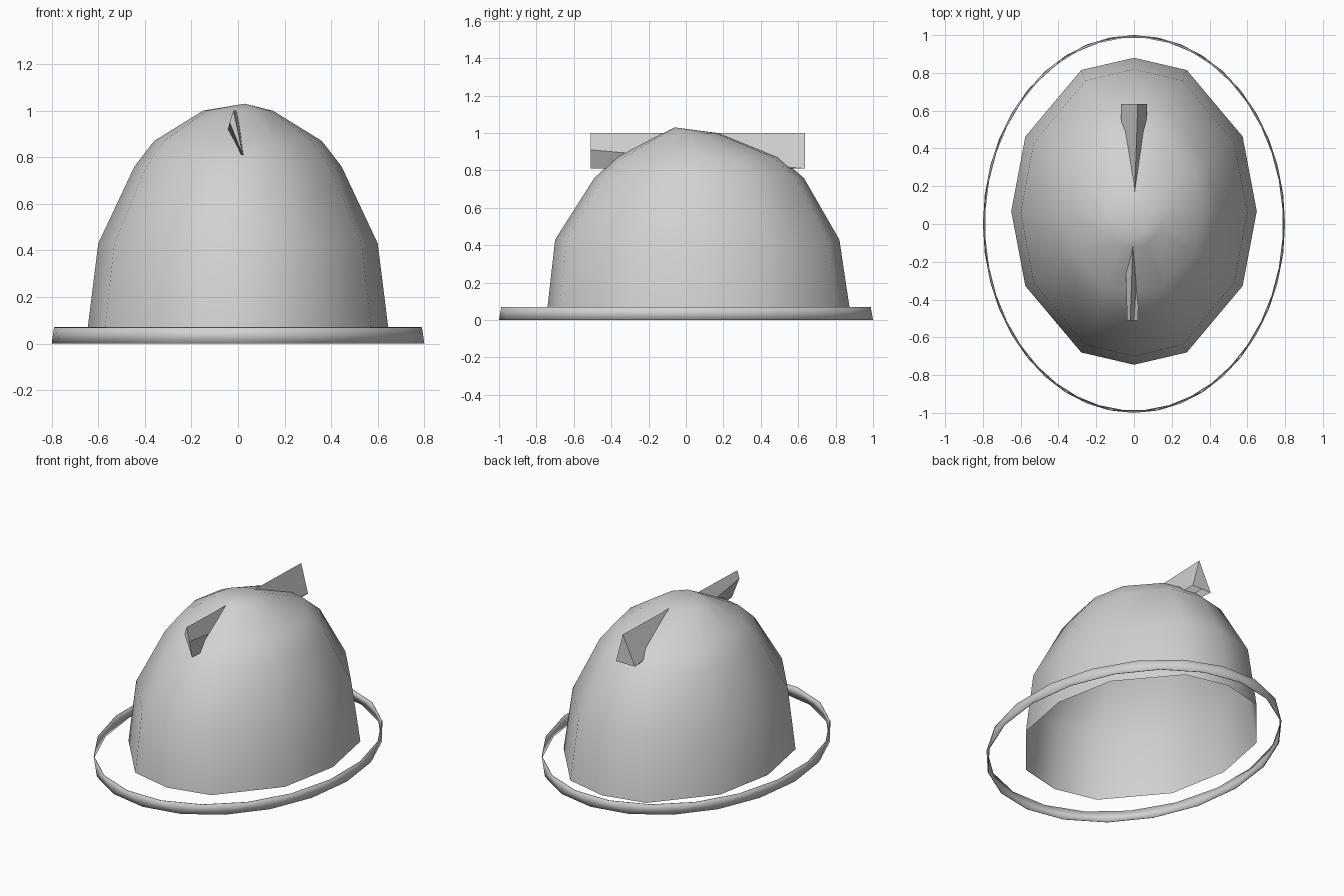
import bpy, math

if "Cube" in bpy.data.objects:
    bpy.data.objects.remove(bpy.data.objects["Cube"])

grey = bpy.data.materials.new("warm_grey")
grey.diffuse_color = (0.64, 0.64, 0.64, 1)
grey.use_nodes = True
grey.node_tree.nodes["Principled BSDF"].inputs["Base Color"].default_value = grey.diffuse_color


def make(name, verts, faces, angle):
    mesh = bpy.data.meshes.new(name)
    mesh.from_pydata(verts, [], faces)
    mesh.materials.append(grey)
    ob = bpy.data.objects.new(name, mesh)
    bpy.context.collection.objects.link(ob)
    bpy.ops.object.select_all(action='DESELECT')
    ob.select_set(True)
    bpy.context.view_layer.objects.active = ob
    bpy.ops.object.shade_smooth_by_angle(angle=math.radians(angle))
    return ob


# Dome: twelve-sided oval shell, open below
quarter = [(0, 1), (0.43, 0.92), (0.885, 0.487), (1, 0)]
half = quarter + [(x, -y) for x, y in quarter[-2::-1]]
oval = half + [(-x, y) for x, y in half[-2:0:-1]]
n = len(oval)
# z, half width, front y, back y
levels = [(0.03, 0.65, -0.745, 0.88), (0.43, 0.60, -0.70, 0.82),
          (0.76, 0.445, -0.49, 0.63), (0.87, 0.36, -0.37, 0.50),
          (1.0, 0.15, -0.12, 0.17)]
verts, faces = [], []
for z, w, front, back in levels:
    mid, depth = (front + back) / 2, (back - front) / 2
    verts += [(w * x, mid + depth * y, z) for x, y in oval]
verts.append((0.03, -0.06, 1.03))
for k in range(len(levels) - 1):
    for i in range(n):
        a, b = k * n + i, k * n + (i + 1) % n
        faces.append((b, a, a + n, b + n))
top = (len(levels) - 1) * n
faces += [(top + (i + 1) % n, top + i, len(verts) - 1) for i in range(n)]
make("dome", verts, faces, 80)

# Brim ring: thin upright band of alternating triangles
sides = 20
verts, faces = [], []
for z, turn in ((0.0, 0.0), (0.07, 0.5)):
    for i in range(sides):
        a = 2 * math.pi * (i + turn) / sides
        verts.append((0.8 * math.cos(a), math.sin(a), z))
for i in range(sides):
    j = (i + 1) % sides
    faces += [(i, j, sides + i), (j, sides + j, sides + i)]
ring = make("brim_ring", verts, faces, 60)
solid = ring.modifiers.new("thickness", 'SOLIDIFY')
solid.thickness = 0.004

# Crest: slim wedge through the crown, wider at the back
front = [(-0.02, 1.0), (-0.036, 0.95), (0.02, 0.81), (0.0, 0.91)]
back = [(0.02, 1.0), (-0.07, 0.81), (0.0, 0.81), (0.07, 0.81)]
verts = [(x, -0.51, z) for x, z in front] + [(x, 0.635, z) for x, z in back]
faces = [(0, 1, 2, 3), (7, 6, 5, 4)]
faces += [((i + 1) % 4, i, i + 4, (i + 1) % 4 + 4) for i in range(4)]
make("crest", verts, faces, 30)
